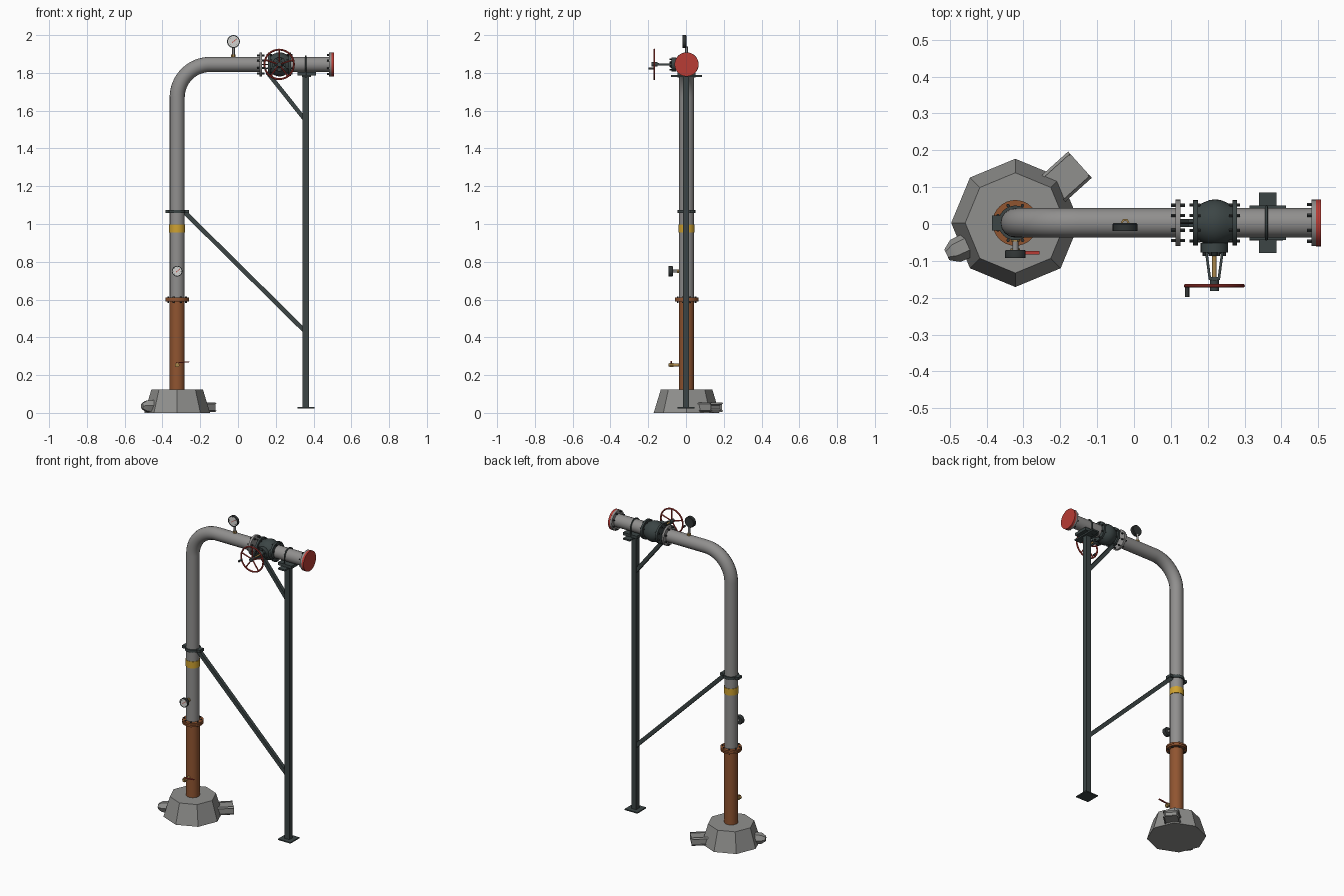
import bpy, bmesh, math
from mathutils import Vector, Matrix

cube = bpy.data.objects.get("Cube")
if cube:
    bpy.data.objects.remove(cube, do_unlink=True)


def material(name, rgb):
    m = bpy.data.materials.new(name)
    m.use_nodes = True
    m.diffuse_color = (*rgb, 1)
    m.node_tree.nodes["Principled BSDF"].inputs["Base Color"].default_value = (*rgb, 1)
    return m


PIPE = material("pipe grey", (0.28, 0.275, 0.27))
CONCRETE = material("concrete grey", (0.28, 0.28, 0.27))
RUST = material("rust brown", (0.28, 0.09, 0.03))
YELLOW = material("band yellow", (0.62, 0.36, 0.03))
STEEL = material("dark steel", (0.045, 0.06, 0.06))
IRON = material("bolt iron", (0.03, 0.035, 0.035))
RED = material("red paint", (0.48, 0.045, 0.035))
BRASS = material("brass", (0.4, 0.24, 0.07))
WHITE = material("dial white", (0.65, 0.65, 0.63))

X, Y, Z = Vector((1, 0, 0)), Vector((0, 1, 0)), Vector((0, 0, 1))
FRONT = -Y
YC = 0.003                      # centre plane of the pipework
RX, PZ, R = -0.322, 1.845, 0.04  # riser x, top pipe z, pipe radius


def finish(name, bm, mat):
    bmesh.ops.recalc_face_normals(bm, faces=bm.faces)
    mesh = bpy.data.meshes.new(name)
    bm.to_mesh(mesh)
    bm.free()
    ob = bpy.data.objects.new(name, mesh)
    bpy.context.collection.objects.link(ob)
    mesh.materials.append(mat)
    smooth(ob)
    return ob


def smooth(ob):
    bpy.ops.object.select_all(action="DESELECT")
    ob.select_set(True)
    bpy.context.view_layer.objects.active = ob
    bpy.ops.object.shade_smooth_by_angle(angle=math.radians(35))


def revolve(bm, profile, origin, axis, sides):
    """Spin (distance, radius) pairs about an axis."""
    new = bmesh.new()
    verts = [new.verts.new((r, 0, d)) for d, r in profile]
    edges = [new.edges.new(pair) for pair in zip(verts, verts[1:])]
    bmesh.ops.spin(new, geom=verts + edges, cent=(0, 0, 0), axis=(0, 0, 1),
                   angle=math.tau, steps=sides)
    bmesh.ops.remove_doubles(new, verts=new.verts, dist=1e-5)
    turn = Z.rotation_difference(Vector(axis)).to_matrix().to_4x4()
    new.transform(Matrix.Translation(origin) @ turn)
    tmp = bpy.data.meshes.new("tmp")
    new.to_mesh(tmp)
    new.free()
    bm.from_mesh(tmp)
    bpy.data.meshes.remove(tmp)


def lathe(name, mat, profile, origin, axis, sides=32):
    bm = bmesh.new()
    revolve(bm, profile, origin, axis, sides)
    return finish(name, bm, mat)


def rod(name, mat, p, q, r, sides=24):
    d = Vector(q) - Vector(p)
    return lathe(name, mat, [(0, 0), (0, r), (d.length, r), (d.length, 0)], p, d, sides)


def bar(name, mat, p, q, w, h, bevel=0):
    p, q = Vector(p), Vector(q)
    d = q - p
    bm = bmesh.new()
    bmesh.ops.create_cube(bm, size=1)
    bm.transform(Matrix.Translation((p + q) / 2) @ d.to_track_quat("Z", "Y").to_matrix().to_4x4()
                 @ Matrix.Diagonal((w, h, d.length, 1)))
    if bevel:
        bmesh.ops.bevel(bm, geom=list(bm.edges), offset=bevel, segments=1, affect="EDGES")
    return finish(name, bm, mat)


def block(name, mat, centre, size):
    bm = bmesh.new()
    bmesh.ops.create_cube(bm, size=1)
    bm.transform(Matrix.Translation(centre) @ Matrix.Diagonal((*size, 1)))
    return finish(name, bm, mat)


def bolts(name, centre, axis, ring, length, r=0.005, count=8):
    bm = bmesh.new()
    u = Z if abs(axis.z) < 0.5 else X
    v = axis.cross(u)
    for i in range(count):
        a = math.tau * (i + 0.5) / count
        c = Vector(centre) + ring * (u * math.cos(a) + v * math.sin(a)) - axis * length / 2
        revolve(bm, [(0, 0), (0, r), (length, r), (length, 0)], c, axis, 6)
    finish(name, bm, IRON)


def tube(name, mat, points, r):
    cu = bpy.data.curves.new(name, "CURVE")
    cu.dimensions = "3D"
    cu.bevel_depth, cu.bevel_resolution, cu.use_fill_caps = r, 6, True
    sp = cu.splines.new("POLY")
    sp.points.add(len(points) - 1)
    for pt, co in zip(sp.points, points):
        pt.co = (*co, 1)
    ob = bpy.data.objects.new(name, cu)
    bpy.context.collection.objects.link(ob)
    cu.materials.append(mat)
    bpy.ops.object.select_all(action="DESELECT")
    ob.select_set(True)
    bpy.context.view_layer.objects.active = ob
    bpy.ops.object.convert(target="MESH")
    smooth(bpy.context.object)


def arc(cx, cz, r, start, end, n):
    angles = [math.radians(start + (end - start) * i / n) for i in range(n + 1)]
    return [(r * math.cos(a) + cx, r * math.sin(a) + cz) for a in angles]


# Concrete footing with two stubs
lathe("footing", CONCRETE, [(0, 0), (0, 0.174), (0.125, 0.136), (0.125, 0)], (RX, YC, 0), Z, 8)
for name, deg, r0, r1, w, h, z in (("footing_stub_back", 42, 0.1, 0.228, 0.08, 0.036, 0.03),):
    d = Vector((math.cos(math.radians(deg)), math.sin(math.radians(deg)), 0))
    c = Vector((RX, YC, z))
    bar(name, CONCRETE, c + d * r0, c + d * r1, w, h, 0.008)
d = Vector((math.cos(math.radians(205)), math.sin(math.radians(205)), 0))
lathe("footing_stub_left", CONCRETE, [(0, 0), (0, 0.036), (0.08, 0.033), (0.105, 0.016), (0.105, 0)],
      Vector((RX, YC, 0.036)) + d * 0.1, d, 6)

# Riser, bend and horizontal run
rod("lower_riser", RUST, (RX, YC, 0.12), (RX, YC, 0.6), R, 32)
BEND = 0.175
bend = arc(RX + BEND, PZ - BEND, BEND, 180, 90, 16)
tube("main_pipe", PIPE, [(RX, YC, 0.6)] + [(x, YC, z) for x, z in bend] + [(0.12, YC, PZ)], R)
for z in (0.594, 0.606):
    rod("riser_flange", RUST, (RX, YC, z - 0.005), (RX, YC, z + 0.005), 0.062, 32)
bolts("riser_flange_bolts", (RX, YC, 0.6), Z, 0.051, 0.034)
rod("yellow_band", YELLOW, (RX, YC, 0.955), (RX, YC, 0.998), 0.0425, 32)

# Riser clamp
rod("riser_clamp", STEEL, (RX, YC, 1.058), (RX, YC, 1.075), 0.047, 32)
for s in (-1, 1):
    block("clamp_ear", STEEL, (RX + s * 0.05, YC, 1.0665), (0.026, 0.04, 0.017))

# Run beyond the valve with blind end
rod("outlet_pipe", PIPE, (0.27, YC, PZ), (0.49, YC, PZ), R, 32)
rod("inlet_flange", PIPE, (0.113, YC, PZ), (0.126, YC, PZ), 0.063, 32)
bolts("inlet_flange_bolts", (0.12, YC, PZ), X, 0.052, 0.038)
rod("outlet_flange", PIPE, (0.481, YC, PZ), (0.494, YC, PZ), 0.063, 32)
rod("end_cap", RED, (0.494, YC, PZ), (0.507, YC, PZ), 0.0635, 32)
bolts("outlet_flange_bolts", (0.487, YC, PZ), X, 0.054, 0.034)

# Gate valve
VX = 0.218
lathe("valve_body", STEEL,
      [(0, 0), (0, 0.062), (0.013, 0.062), (0.013, 0.048), (0.03, 0.056), (0.045, 0.062),
       (0.06, 0.064), (0.075, 0.062), (0.09, 0.056), (0.107, 0.048), (0.107, 0.062),
       (0.12, 0.062), (0.12, 0)], (0.16, YC, PZ), X)
for x in (0.166, 0.273):
    bolts("valve_flange_bolts", (x, YC, PZ), X, 0.053, 0.03)
rod("valve_link", IRON, (0.12, YC, PZ), (0.165, YC, PZ), 0.003, 8)
lathe("valve_bonnet", STEEL,
      [(0, 0), (0, 0.03), (0.055, 0.03), (0.055, 0.037), (0.081, 0.037), (0.081, 0.02),
       (0.09, 0.012), (0.09, 0)], (VX, YC, PZ), FRONT)
bolts("bonnet_bolts", (VX, -0.073, PZ), FRONT, 0.03, 0.028, 0.004)
for s in (-1, 1):
    bar("valve_yoke", STEEL, (VX + s * 0.022, -0.075, PZ), (VX + s * 0.012, -0.15, PZ), 0.007, 0.012)
bar("yoke_bridge", STEEL, (VX - 0.015, -0.148, PZ), (VX + 0.015, -0.148, PZ), 0.008, 0.014)
rod("valve_stem", BRASS, (VX, -0.08, PZ), (VX, -0.17, PZ), 0.006, 12)

# Handwheel
WY = -0.168
bpy.ops.mesh.primitive_torus_add(major_radius=0.078, minor_radius=0.005, major_segments=40,
                                 minor_segments=10, location=(VX, WY, PZ), rotation=(math.pi / 2, 0, 0))
wheel = bpy.context.object
wheel.name = "handwheel_rim"
wheel.data.materials.append(RED)
smooth(wheel)
for i in range(5):
    a = math.tau * i / 5 + math.pi / 2
    rod("handwheel_spoke", RED, (VX, WY, PZ),
        (VX + 0.077 * math.cos(a), WY, PZ + 0.077 * math.sin(a)), 0.004, 8)
rod("handwheel_hub", STEEL, (VX, -0.152, PZ), (VX, -0.182, PZ), 0.012, 16)
rod("handwheel_grip", IRON, (VX - 0.074, WY, PZ - 0.022), (VX - 0.074, -0.198, PZ - 0.022), 0.006, 12)

# Support post, saddle and strap
SX = 0.359
block("post_foot", STEEL, (SX, 0, 0.028), (0.09, 0.09, 0.007))
block("post", STEEL, (SX, 0, 0.905), (0.034, 0.032, 1.75))
block("post_crossplate", STEEL, (0.363, YC, 1.783), (0.048, 0.164, 0.01))
block("pipe_saddle", STEEL, (0.363, YC, 1.796), (0.098, 0.094, 0.018))
hoop = [(YC + y, z) for y, z in arc(0, PZ, 0.044, 0, 180, 16)]
hoop = [(hoop[0][0], 1.775)] + hoop + [(hoop[-1][0], 1.775)]
tube("pipe_strap", STEEL, [(SX, y, z) for y, z in hoop], 0.004)

# Diagonal braces
bar("lower_brace", STEEL, (-0.282, YC, 1.062), (0.35, YC, 0.437), 0.022, 0.024)
bar("upper_brace", STEEL, (0.155, YC, 1.803), (0.35, YC, 1.558), 0.022, 0.022)


def gauge(prefix, centre, r):
    """Dial gauge facing the front, with needle and ticks."""
    c = Vector(centre)
    lathe(prefix + "_case", IRON,
          [(0, 0), (0, r * 0.9), (0.004, r), (0.022, r), (0.022, r * 0.86), (0.019, r * 0.86), (0.019, 0)],
          c, FRONT, 24)
    face = c + FRONT * 0.019
    rod(prefix + "_dial", WHITE, face, face + FRONT * 0.002, r * 0.86, 24)
    for i in range(7):
        a = math.radians(-45 + 45 * i)
        d = Vector((math.cos(a), 0, math.sin(a)))
        f = face + FRONT * 0.002
        bar(prefix + "_tick", IRON, f + d * r * 0.66, f + d * r * 0.8, 0.0015, 0.0015)
    f = face + FRONT * 0.0025
    bar(prefix + "_needle", RED, f + Vector((-0.25, 0, -0.2)) * r, f + Vector((0.5, 0, 0.4)) * r, 0.002, 0.003)


# Gauges and their fittings
rod("top_gauge_stem", PIPE, (-0.024, YC, PZ + 0.03), (-0.024, YC, 1.94), 0.007, 12)
rod("top_gauge_nut", BRASS, (-0.024, YC, 1.885), (-0.024, YC, 1.897), 0.012, 6)
gauge("top_gauge", (-0.024, 0.003, 1.966), 0.034)
rod("riser_gauge_stem", PIPE, (RX, -0.03, 0.75), (RX, -0.073, 0.75), 0.008, 12)
rod("riser_gauge_nut", BRASS, (RX, -0.037, 0.75), (RX, -0.047, 0.75), 0.012, 6)
gauge("riser_gauge", (RX, -0.07, 0.75), 0.028)

# Drain cock
rod("drain_cock", BRASS, (RX, -0.03, 0.253), (RX, -0.092, 0.253), 0.008, 12)
rod("drain_cock_body", BRASS, (RX, -0.066, 0.253), (RX, -0.088, 0.253), 0.013, 6)
rod("drain_stem", BRASS, (RX, -0.078, 0.253), (RX, -0.078, 0.27), 0.005, 8)
bar("drain_lever", RED, (RX - 0.006, -0.078, 0.264), (RX + 0.066, -0.078, 0.271), 0.009, 0.005)
